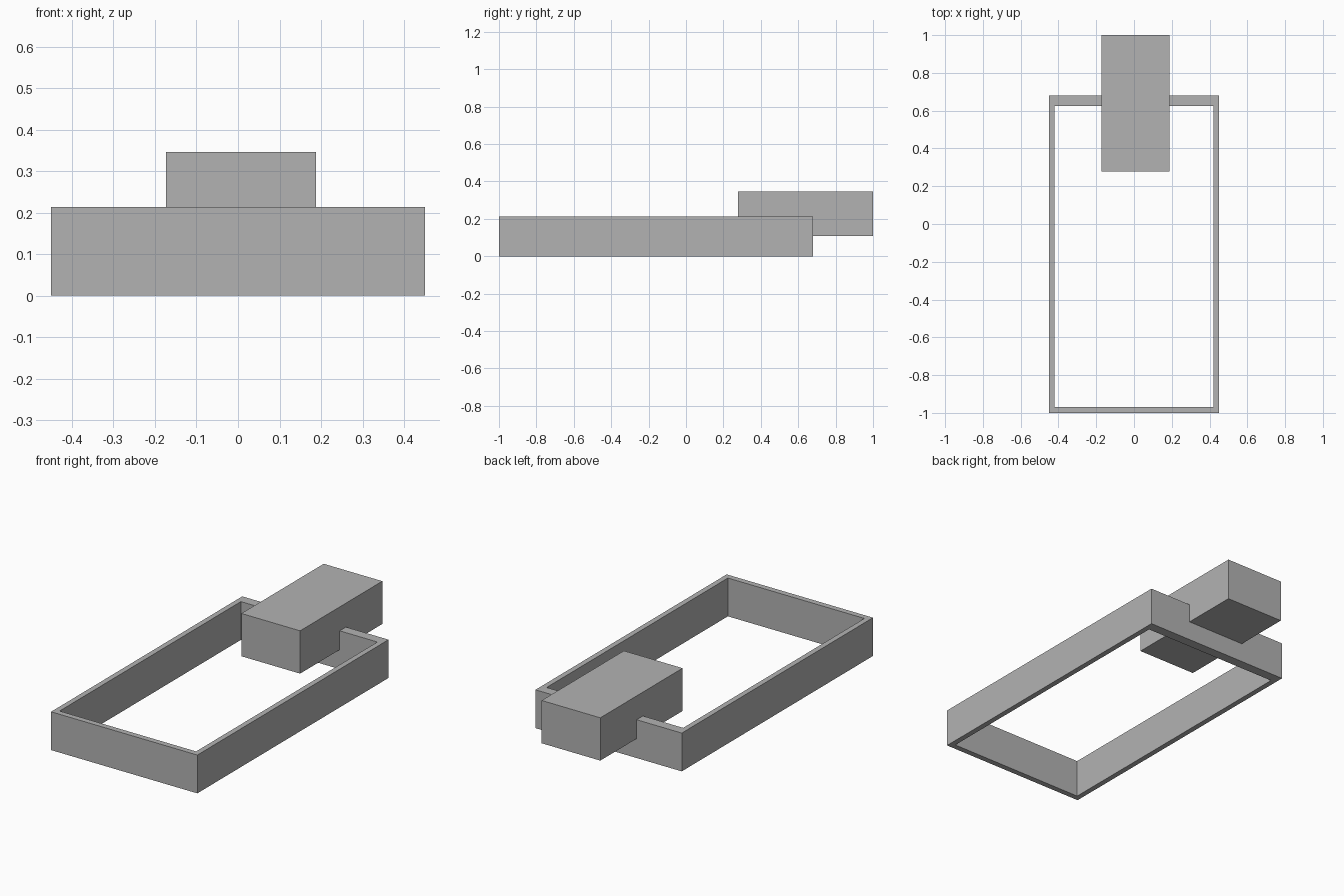
import bpy
import bmesh

cube = bpy.data.objects.get("Cube")
if cube:
    bpy.data.objects.remove(cube, do_unlink=True)

# Single plain grey material
grey = bpy.data.materials.new("plain grey")
grey.use_nodes = True
colour = (0.45, 0.45, 0.45, 1)
grey.diffuse_color = colour
grey.node_tree.nodes["Principled BSDF"].inputs["Base Color"].default_value = colour


def finish(name, bm):
    bmesh.ops.recalc_face_normals(bm, faces=bm.faces)
    mesh = bpy.data.meshes.new(name)
    bm.to_mesh(mesh)
    bm.free()
    mesh.materials.append(grey)
    obj = bpy.data.objects.new(name, mesh)
    bpy.context.collection.objects.link(obj)
    return obj


def rectangle(bm, x0, x1, y0, y1, z):
    return [bm.verts.new((x, y, z)) for x, y in ((x0, y0), (x1, y0), (x1, y1), (x0, y1))]


def extrude_up(bm, height):
    result = bmesh.ops.extrude_face_region(bm, geom=bm.faces[:])
    top = [v for v in result["geom"] if isinstance(v, bmesh.types.BMVert)]
    bmesh.ops.translate(bm, verts=top, vec=(0, 0, height))


# Open rectangular frame: thin sides and front, thicker back wall
bm = bmesh.new()
outer = rectangle(bm, -0.45, 0.45, -1, 0.68, 0)
inner = rectangle(bm, -0.42, 0.42, -0.968, 0.625, 0)
for i in range(4):
    j = (i + 1) % 4
    bm.faces.new((outer[i], outer[j], inner[j], inner[i]))
extrude_up(bm, 0.213)
finish("frame", bm)

# Solid block straddling the back wall
bm = bmesh.new()
bm.faces.new(rectangle(bm, -0.173, 0.188, 0.277, 1, 0.108))
extrude_up(bm, 0.238)
finish("back_block", bm)
